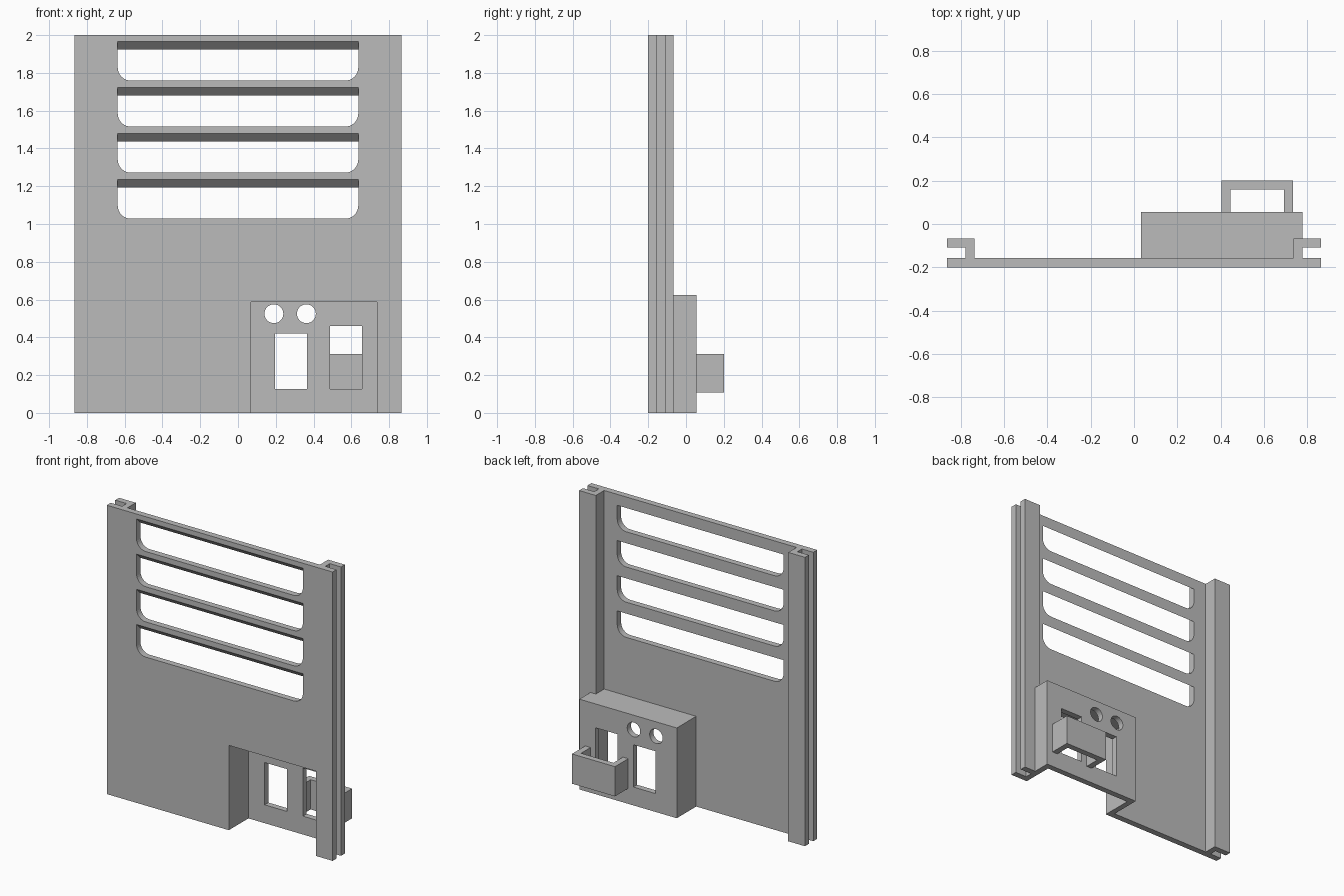
import bpy, bmesh, math

cube = bpy.data.objects.get("Cube")
if cube:
    bpy.data.objects.remove(cube, do_unlink=True)

grey = bpy.data.materials.new("plain_grey")
grey.use_nodes = True
COLOUR = (0.5, 0.5, 0.5, 1)
grey.diffuse_color = COLOUR
grey.node_tree.nodes["Principled BSDF"].inputs["Base Color"].default_value = COLOUR

FRONT, SKIN, WALL = -0.2, -0.157, 0.041   # panel front, panel back, wall thickness
EDGE, BACK = 0.865, 0.055                 # half width, back of the box


def prism(name, outline, axis, lo, hi, adjust=None):
    """Extrude a 2D outline along y (outline in x, z) or z (outline in x, y)."""
    bm = bmesh.new()
    place = (lambda u, v: (u, lo, v)) if axis == "y" else (lambda u, v: (u, v, lo))
    face = bm.faces.new([bm.verts.new(place(u, v)) for u, v in outline])
    moved = bmesh.ops.extrude_face_region(bm, geom=[face])["geom"]
    step = (0, hi - lo, 0) if axis == "y" else (0, 0, hi - lo)
    bmesh.ops.translate(bm, vec=step, verts=[g for g in moved if isinstance(g, bmesh.types.BMVert)])
    if adjust:
        for v in bm.verts:
            adjust(v.co)
    bmesh.ops.recalc_face_normals(bm, faces=bm.faces)
    mesh = bpy.data.meshes.new(name)
    bm.to_mesh(mesh)
    bm.free()
    mesh.materials.append(grey)
    obj = bpy.data.objects.new(name, mesh)
    bpy.context.collection.objects.link(obj)
    return obj


def rect(u0, u1, v0, v1):
    return [(u0, v0), (u1, v0), (u1, v1), (u0, v1)]


def arc(u, v, r, start, end, n):
    angles = [math.radians(start + (end - start) * i / n) for i in range(n + 1)]
    return [(u + r * math.cos(a), v + r * math.sin(a)) for a in angles]


def cut(obj, cutters):
    bpy.context.view_layer.objects.active = obj
    for c in cutters:
        mod = obj.modifiers.new("cut", "BOOLEAN")
        mod.operation, mod.solver, mod.object = "DIFFERENCE", "EXACT", c
        bpy.ops.object.modifier_apply(modifier=mod.name)
        bpy.data.objects.remove(c, do_unlink=True)


# Front panel with four vent slots and an opening for the box
def vent(top):
    bottom, half, r = top - 0.207, 0.637, 0.07
    outline = [(half, top), (-half, top)]
    outline += arc(-half + r, bottom + r, r, 180, 270, 8)
    outline += arc(half - r, bottom + r, r, 270, 360, 8)

    def slope(co):   # the upper edge falls towards the back
        if co.z > top - 0.01:
            co.z -= (co.y - FRONT) * 0.98
    return prism("vent_cutter", outline, "y", FRONT - 0.02, SKIN + 0.02, slope)


panel = prism("front_panel", rect(-EDGE, EDGE, 0, 2), "y", FRONT, SKIN)
opening = prism("opening_cutter", rect(0.07, 0.737, -0.1, 0.587), "y", -0.4, 0)
cut(panel, [vent(1.966 - 0.2437 * i) for i in range(4)] + [opening])

# Slotted side rails, each an L profile
for side, name in ((1, "left_rail"), (-1, "right_rail")):
    profile = [(0.737, SKIN), (0.778, SKIN), (0.778, -0.108),
               (EDGE, -0.108), (EDGE, -0.066), (0.737, -0.066)]
    prism(name, [(side * x, y) for x, y in profile], "z", 0, 2)

# Recessed box, open at the front and below, with holes in its back wall
box = prism("recessed_box", rect(0.032, 0.778, 0, 0.625), "y", SKIN, BACK)
hollow = prism("hollow_cutter", rect(0.07, 0.737, -0.1, 0.587), "y", -0.4, BACK - WALL)
holes = [rect(0.195, 0.365, 0.127, 0.42), rect(0.487, 0.656, 0.127, 0.46)]
holes += [arc(x, 0.525, 0.05, 0, 360, 32)[:-1] for x in (0.19, 0.362)]
cut(box, [hollow] + [prism("hole_cutter", h, "y", -0.1, 0.1) for h in holes])

# U-shaped holder behind the box
x0, x1, y1 = 0.404, 0.734, 0.2
prism("rear_holder", [(x0, BACK), (x0, y1), (x1, y1), (x1, BACK), (x1 - WALL, BACK),
                      (x1 - WALL, y1 - WALL), (x0 + WALL, y1 - WALL), (x0 + WALL, BACK)],
      "z", 0.107, 0.313)
